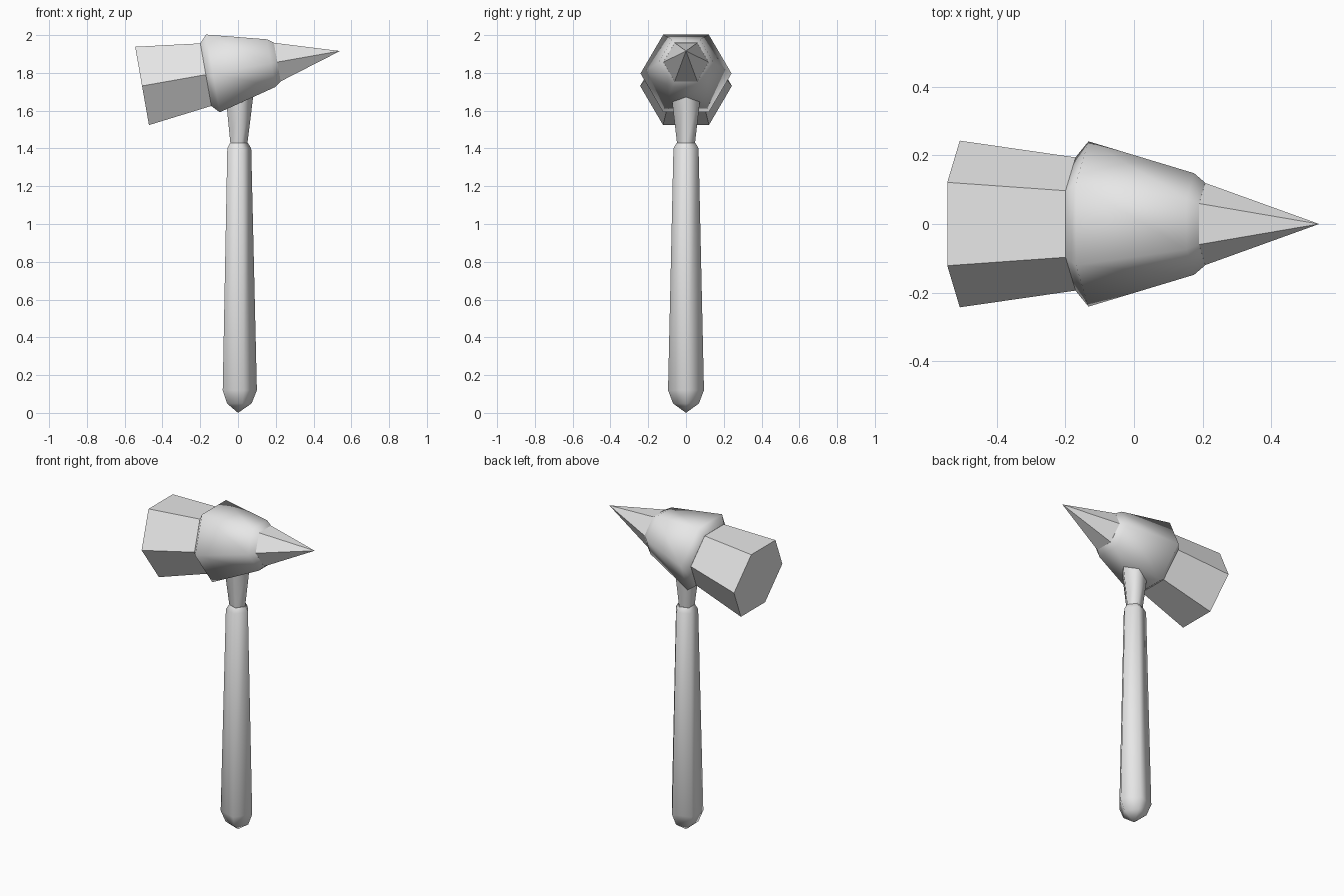
import bpy
import bmesh
from math import cos, sin, pi, radians
from mathutils import Matrix, Vector

cube = bpy.data.objects.get("Cube")
if cube:
    bpy.data.objects.remove(cube, do_unlink=True)

# One plain grey for the whole tool
grey = bpy.data.materials.new("plain_grey")
grey.use_nodes = True
grey.diffuse_color = (0.8, 0.8, 0.8, 1)
grey.node_tree.nodes["Principled BSDF"].inputs["Base Color"].default_value = (0.8, 0.8, 0.8, 1)


def loft(name, sides, profile, frame, smooth):
    """Join polygon rings given as (distance along axis, radius); radius 0 is a point."""
    bm = bmesh.new()
    rings = []
    for dist, radius in profile:
        count = sides if radius > 0 else 1
        rings.append([bm.verts.new((radius * cos(2 * pi * i / sides),
                                    radius * sin(2 * pi * i / sides), dist))
                      for i in range(count)])
    for a, b in zip(rings, rings[1:]):
        for i in range(sides):
            j = (i + 1) % sides
            corners = [a[i % len(a)], a[j % len(a)], b[j % len(b)], b[i % len(b)]]
            bm.faces.new(list(dict.fromkeys(corners)))
    for ring in (rings[0], rings[-1]):
        if len(ring) > 2:
            cap = bm.faces.new(ring)
            for edge in cap.edges:
                edge.smooth = False
    bmesh.ops.recalc_face_normals(bm, faces=bm.faces)
    for face in bm.faces:
        face.smooth = smooth
    mesh = bpy.data.meshes.new(name)
    bm.to_mesh(mesh)
    bm.free()
    mesh.transform(frame)
    mesh.materials.append(grey)
    obj = bpy.data.objects.new(name, mesh)
    bpy.context.collection.objects.link(obj)
    return obj


# Five-sided handle and the neck that runs up into the head
upright = Matrix.Identity(4)
loft("handle", 5, [(0, 0), (0.05, 0.072), (0.12, 0.1), (1.4, 0.07), (1.43, 0.052)],
     upright, True)
loft("neck", 5, [(1.42, 0.049), (1.72, 0.086)], upright, True)

# Tilted axis of the head, with hexagon corners pointing sideways
tilt = radians(10)
axis = Vector((cos(tilt), 0, sin(tilt)))
side = Vector((0, 1, 0))
head = Matrix((side, axis.cross(side), axis)).transposed().to_4x4()
head.translation = (-0.508, 0, 1.731)

# Head: striking block, rounded collar and spike
loft("striking_block", 6, [(0, 0.243), (0.344, 0.194)], head, False)
loft("collar", 6, [(0.343, 0.195), (0.381, 0.241), (0.694, 0.148), (0.727, 0.12)],
     head, True)
loft("spike", 6, [(0.726, 0.12), (1.064, 0)], head, False)
